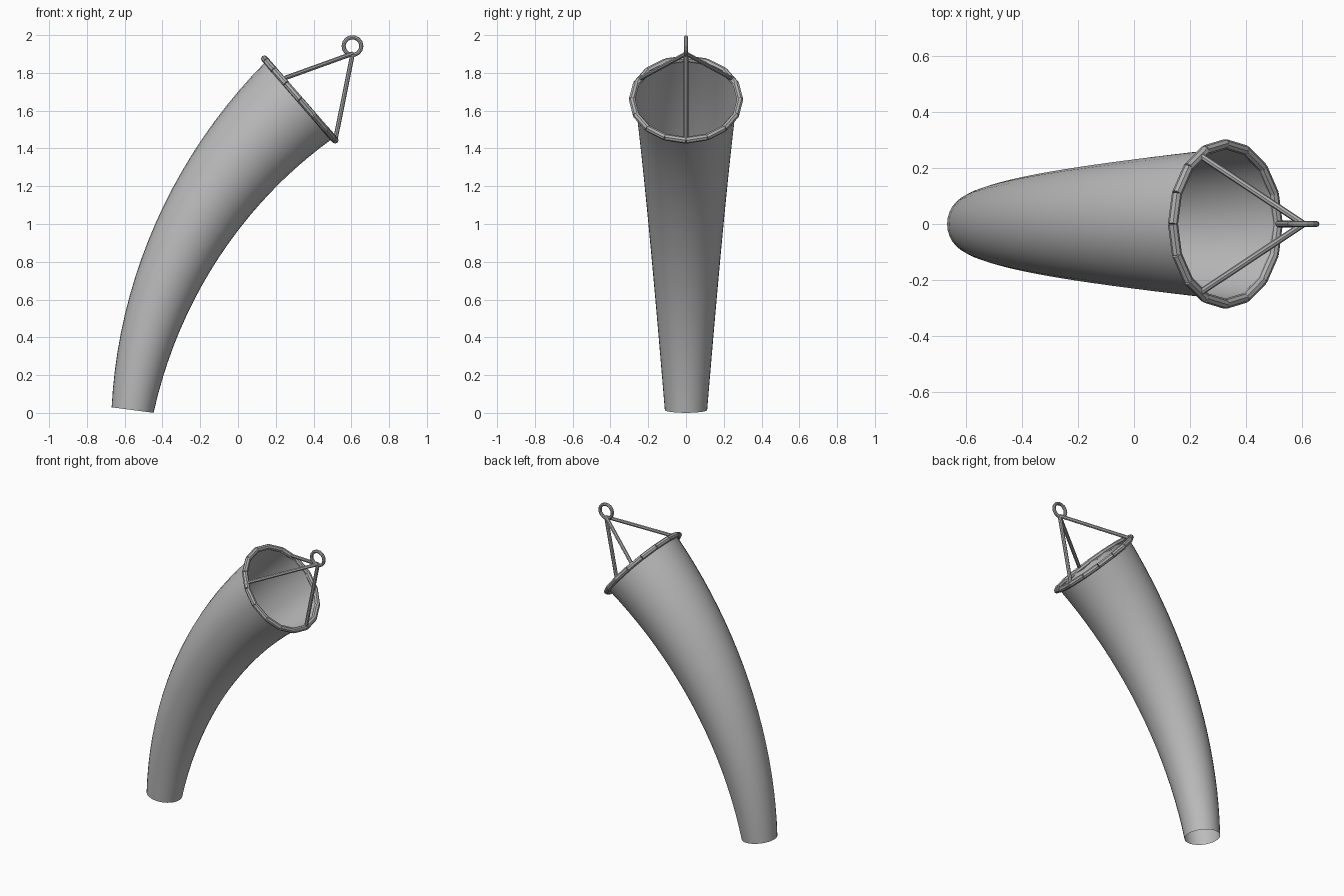
import bpy, bmesh, math
from mathutils import Vector

if "Cube" in bpy.data.objects:
    bpy.data.objects.remove(bpy.data.objects["Cube"])


def material(name, v):
    m = bpy.data.materials.new(name)
    m.diffuse_color = (v, v, v, 1)
    m.use_nodes = True
    m.node_tree.nodes["Principled BSDF"].inputs["Base Color"].default_value = m.diffuse_color
    return m


FABRIC = material("grey fabric", 0.5)
METAL = material("grey metal", 0.43)

A0, A1 = math.radians(7.5), math.radians(49)   # lean from vertical at both ends
BEND = 2.63
START = Vector((-0.558, 0, 0.015))


def frame(a):
    """Centre, in-plane axis and tangent of the sock at lean angle a."""
    c = START + BEND * Vector((math.cos(A0) - math.cos(a), 0, math.sin(a) - math.sin(A0)))
    return c, Vector((math.cos(a), 0, -math.sin(a))), Vector((math.sin(a), 0, math.cos(a)))


def finish(bm, name, mat, smooth=False):
    me = bpy.data.meshes.new(name)
    bm.to_mesh(me)
    bm.free()
    me.materials.append(mat)
    for p in me.polygons:
        p.use_smooth = smooth
    ob = bpy.data.objects.new(name, me)
    bpy.context.collection.objects.link(ob)
    return ob


def add_rod(bm, p, q, r, sides=8):
    d = q - p
    res = bmesh.ops.create_cone(bm, cap_ends=True, segments=sides, radius1=r, radius2=r, depth=d.length)
    rot = d.to_track_quat('Z', 'Y')
    for v in res["verts"]:
        v.co = rot @ v.co + (p + q) / 2


# Tapered, bent fabric tube, open at both ends
bm = bmesh.new()
SIDES, STEPS = 32, 20
rows = []
for i in range(STEPS + 1):
    t = i / STEPS
    c, u, _ = frame(A0 + (A1 - A0) * t)
    r = 0.112 + (0.27 - 0.112) * t
    rows.append([bm.verts.new(c + r * (u * math.cos(k * math.tau / SIDES)
                 + Vector((0, 1, 0)) * math.sin(k * math.tau / SIDES))) for k in range(SIDES)])
for lo, hi in zip(rows, rows[1:]):
    for k in range(SIDES):
        n = (k + 1) % SIDES
        bm.faces.new((lo[k], lo[n], hi[n], hi[k]))
finish(bm, "sock", FABRIC, True)

# Mouth hoop made of straight bars
centre, U, T = frame(A1)
centre = centre + T * 0.004


def hoop(deg, r=0.286):
    a = math.radians(deg)
    return centre + r * (U * math.cos(a) + Vector((0, 1, 0)) * math.sin(a))


bm = bmesh.new()
for k in range(16):
    add_rod(bm, hoop(k * 22.5), hoop((k + 1) * 22.5), 0.018)
finish(bm, "mouth_hoop", METAL)

# Three bridle rods meeting at the apex
apex = Vector((0.607, 0, 1.902))
bm = bmesh.new()
for deg in (0, 120, 240):
    add_rod(bm, hoop(deg), apex, 0.012)
finish(bm, "bridle_rods", METAL)

# Hanging eye
bpy.ops.mesh.primitive_torus_add(major_segments=14, minor_segments=8, major_radius=0.047,
                                 minor_radius=0.011, location=(0.606, 0, 1.942),
                                 rotation=(math.pi / 2, 0, 0))
eye = bpy.context.object
eye.name = "hanging_eye"
eye.data.materials.append(METAL)
